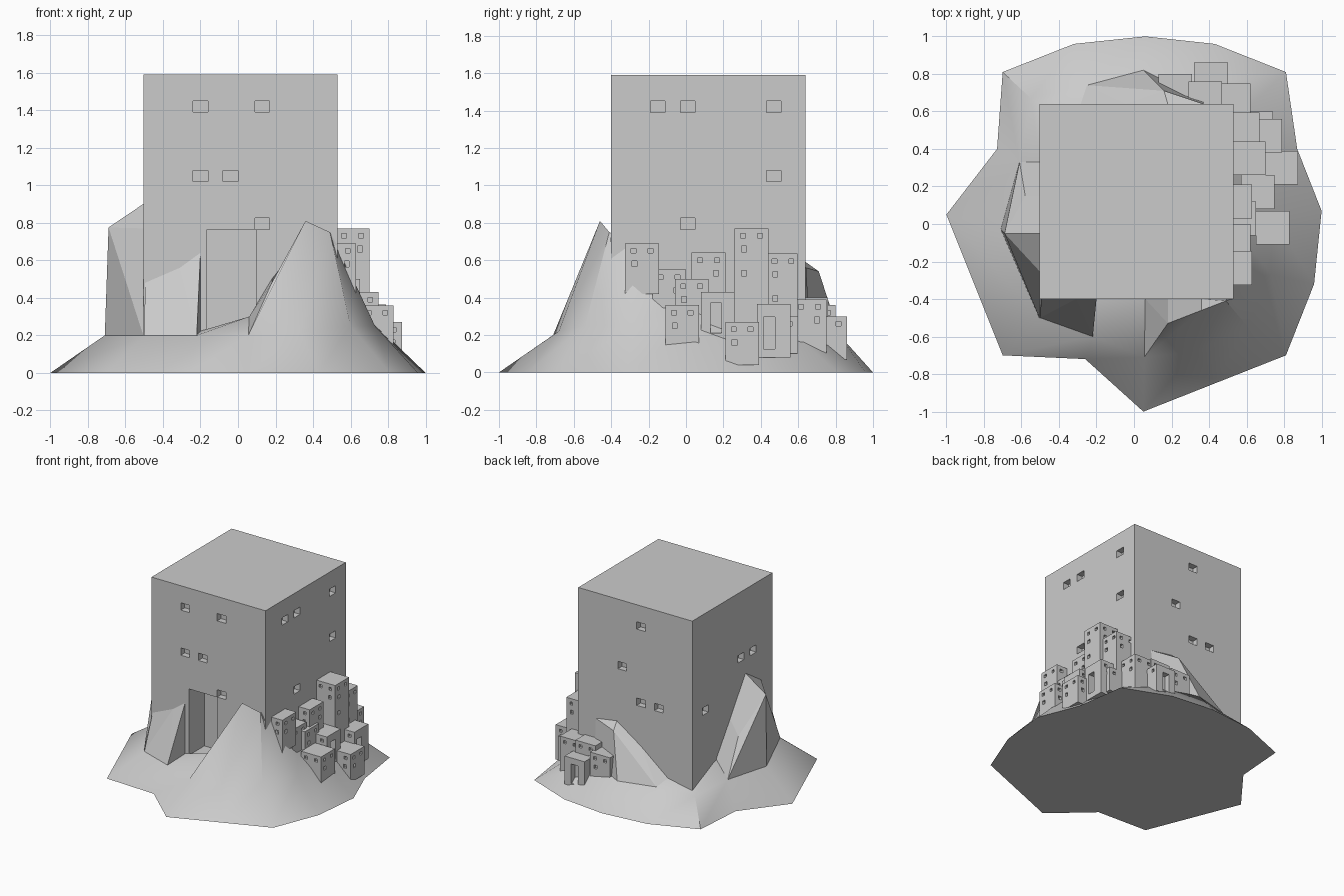
import bpy, bmesh, random

if "Cube" in bpy.data.objects:
    bpy.data.objects.remove(bpy.data.objects["Cube"])
random.seed(4)


def mesh(name, verts, faces):
    bm = bmesh.new()
    vs = [bm.verts.new(v) for v in verts]
    for f in faces:
        bm.faces.new([vs[i] for i in f])
    bmesh.ops.remove_doubles(bm, verts=bm.verts, dist=0.0005)
    bmesh.ops.recalc_face_normals(bm, faces=bm.faces)
    me = bpy.data.meshes.new(name)
    bm.to_mesh(me)
    bm.free()
    ob = bpy.data.objects.new(name, me)
    bpy.context.collection.objects.link(ob)
    return ob


def boxes(name, spans):
    """One mesh of boxes, each given as (x0, x1, y0, y1, z0, z1)."""
    verts, faces = [], []
    for s in spans:
        n = len(verts)
        verts += [(s[i], s[2 + j], s[4 + k]) for i in (0, 1) for j in (0, 1) for k in (0, 1)]
        faces += [[n + i for i in f] for f in
                  ((0, 1, 3, 2), (4, 6, 7, 5), (0, 4, 5, 1), (2, 3, 7, 6), (0, 2, 6, 4), (1, 5, 7, 3))]
    return mesh(name, verts, faces)


def cut(ob, spans):
    cutter = boxes("cutter", spans)
    cutter.hide_render = True
    mod = ob.modifiers.new("openings", 'BOOLEAN')
    mod.operation = 'DIFFERENCE'
    mod.solver = 'EXACT'
    mod.object = cutter
    bpy.context.view_layer.objects.active = ob
    bpy.ops.object.modifier_apply(modifier=mod.name)
    bpy.data.objects.remove(cutter)


def opening(axis, face, into, u, z, w, h, depth):
    """Recess box on a face: axis 'x' or 'y', into = direction of digging."""
    a, b = sorted((face - into * 0.02, face + into * depth))
    side = (u - w / 2, u + w / 2)
    return ((a, b) + side if axis == 'x' else side + (a, b)) + (z - h / 2, z + h / 2)


# Great square keep with door and windows
X0, X1, Y0, Y1, TOP = -0.505, 0.53, -0.4, 0.64, 1.59
keep = boxes("keep", [(X0, X1, Y0, Y1, 0.2, TOP)])
walls = [
    ('y', Y0, 1, [(-.2, 1.42), (.13, 1.42), (-.2, 1.05), (-.04, 1.05), (.13, .795)]),
    ('y', Y1, -1, [(-.04, 1.42), (.13, 1.05), (-.04, .795), (-.2, .795)]),
    ('x', X1, -1, [(-.15, 1.42), (.01, 1.42), (.47, 1.42), (.47, 1.05), (.01, .795)]),
    ('x', X0, 1, [(.01, 1.05), (-.15, 1.05), (.47, .795)])]
cut(keep, [opening(a, f, d, u, z, .078, .06, .05) for a, f, d, pts in walls for u, z in pts])
cut(keep, [(-.165, .095, Y0 - .1, Y0 + .2, .22, .763)])

# Ground: each spoke has a rim point, a shoulder point and a point at the keep
spokes = [
    ((.05, -1.0), (.055, -.71, .2), (.18, -.53, .48)),
    ((.43, -.85), (.33, -.68, .22), (.36, -.46, .81)),
    ((.81, -.70), (.60, -.54, .25), (.49, -.41, .75)),
    ((.96, -.32), (.73, -.27, .25), (.53, -.3, .68)),
    ((1.0, .07), (.74, .04, .25), (.53, 0, .42)),
    ((.87, .40), (.68, .33, .2), (.53, .35, .34)),
    ((.81, .81), (.61, .62, .17), (.53, .64, .25)),
    ((.43, .96), (.38, .74, .2), (.38, .64, .22)),
    ((.06, 1.0), (.05, .82, .2), (.2, .64, .22)),
    ((-.32, .96), (-.25, .74, .2), (-.25, .64, .25)),
    ((-.70, .81), (-.55, .67, .18), (-.5, .64, .2)),
    ((-.73, .40), (-.61, .33, .2), (-.5, .33, .34)),
    ((-1.0, .05), (-.71, -.03, .2), (-.5, 0, .22)),
    ((-.70, -.70), (-.5, -.5, .2), (-.5, -.4, .2)),
    ((-.26, -.72), (-.22, -.6, .2), (-.21, -.4, .22)),
    ((.05, -1.0), (.055, -.71, .2), (.06, -.4, .3))]
verts, faces = [], []
for rim, shoulder, inner in spokes:
    verts += [(*rim, 0), shoulder, inner]
for i in range(len(spokes) - 1):
    a, b = 3 * i, 3 * i + 3
    faces += [(a, b, b + 1, a + 1), (a + 1, b + 1, b + 2, a + 2)]
faces.append([3 * i for i in range(len(spokes) - 1)])
ground = mesh("ground", verts, faces)

# Back of the front ridge, facing the doorway
mesh("ridge_back",
     [(.055, -.71, .2), (.18, -.53, .48), (.36, -.46, .81), (.49, -.41, .75),
      (.06, -.4, .3), (.18, -.4, .5), (.36, -.4, .72), (.53, -.4, .68), (.53, -.3, .68)],
     [(0, 1, 4), (1, 5, 4), (1, 2, 6, 5), (2, 3, 6), (3, 7, 6), (3, 8, 7)])

# Rock buttress left of the door
mesh("front_buttress",
     [(-.495, -.4, .48), (-.31, -.4, .56), (-.2, -.4, .64), (-.22, -.6, .2),
      (-.5, -.5, .2), (-.2, -.4, .2), (-.5, -.4, .2)],
     [(0, 4, 1), (1, 4, 3), (1, 3, 2), (2, 3, 5), (0, 6, 4)])

# Left crag: sloping crest, steep front wall, long back slope
mesh("left_crag",
     [(-.505, -.05, .9), (-.69, -.05, .775), (-.71, -.03, .2), (-.505, -.25, .77),
      (-.61, .33, .2), (-.505, .33, .34), (-.58, .15, .48), (-.505, .15, .6), (-.505, -.5, .2)],
     [(0, 1, 6, 7), (7, 6, 4, 5), (1, 2, 4), (1, 4, 6), (0, 1, 3), (1, 2, 8), (1, 8, 3)])

# Back crag
mesh("back_crag",
     [(-.3, .64, .23), (-.04, .64, .44), (.18, .64, .59), (.37, .64, .56),
      (.16, .71, .54), (.05, .82, .2), (-.25, .74, .2), (.37, .66, .2)],
     [(0, 6, 1), (1, 6, 4), (6, 5, 4), (1, 4, 2), (2, 4, 3), (4, 5, 7, 3)])

# Village houses up the right slope: (outer x, first y, floor z, roof z)
side_houses = [
    (.63, -.325, .42, .69), (.62, -.18, .34, .55), (.65, -.06, .25, .5),
    (.63, .03, .3, .64), (.70, .26, .15, .77), (.67, .44, .15, .635),
    (.83, -.11, .12, .36), (.75, .08, .15, .43), (.875, .21, .04, .27),
    (.79, .38, .08, .365), (.74, .42, .1, .3)]
houses = [(x - .18, x, y, y + (.155 if y == .44 else .18), a, b) for x, y, a, b in side_houses]
# Houses round the back corner
houses += [(.44, .62, .57, .75, .1, .39), (.32, .50, .68, .86, .07, .30),
           (.29, .47, .58, .76, .1, .40), (.13, .31, .63, .80, .12, .36)]
doors = {7: ('x', .16, .29, .16), 9: ('x', .445, .21, .17), 12: ('y', .41, .17, .16)}
for i, h in enumerate(houses):
    ob = boxes("house_%02d" % (i + 1), [h])
    cx, cy = (h[0] + h[1]) / 2, (h[2] + h[3]) / 2
    tall = h[5] - h[4]
    holes = []
    for axis, face, into, c in (('x', h[1], -1, cy), ('y', h[2], 1, cx), ('y', h[3], -1, cx)):
        if i in doors and doors[i][0] == axis and (axis == 'x' or into == -1):
            _, u, z, t = doors[i]
            holes.append(opening(axis, face, into, u, z, .06, t, .05))
            continue
        for o in (-.045, .045):
            holes.append(opening(axis, face, into, c + o, h[5] - .04, .026, .024, .02))
        if tall > .2:
            o = random.choice((-.04, .04))
            holes.append(opening(axis, face, into, c + o, h[5] - .11, .026, .03, .02))
        if tall > .45:
            holes.append(opening(axis, face, into, c - .04, h[5] - .24, .026, .03, .02))
    cut(ob, holes)

# Soft shading on the ground, hard edges kept
bpy.ops.object.select_all(action='DESELECT')
ground.select_set(True)
bpy.context.view_layer.objects.active = ground
bpy.ops.object.shade_smooth_by_angle(angle=0.7)
